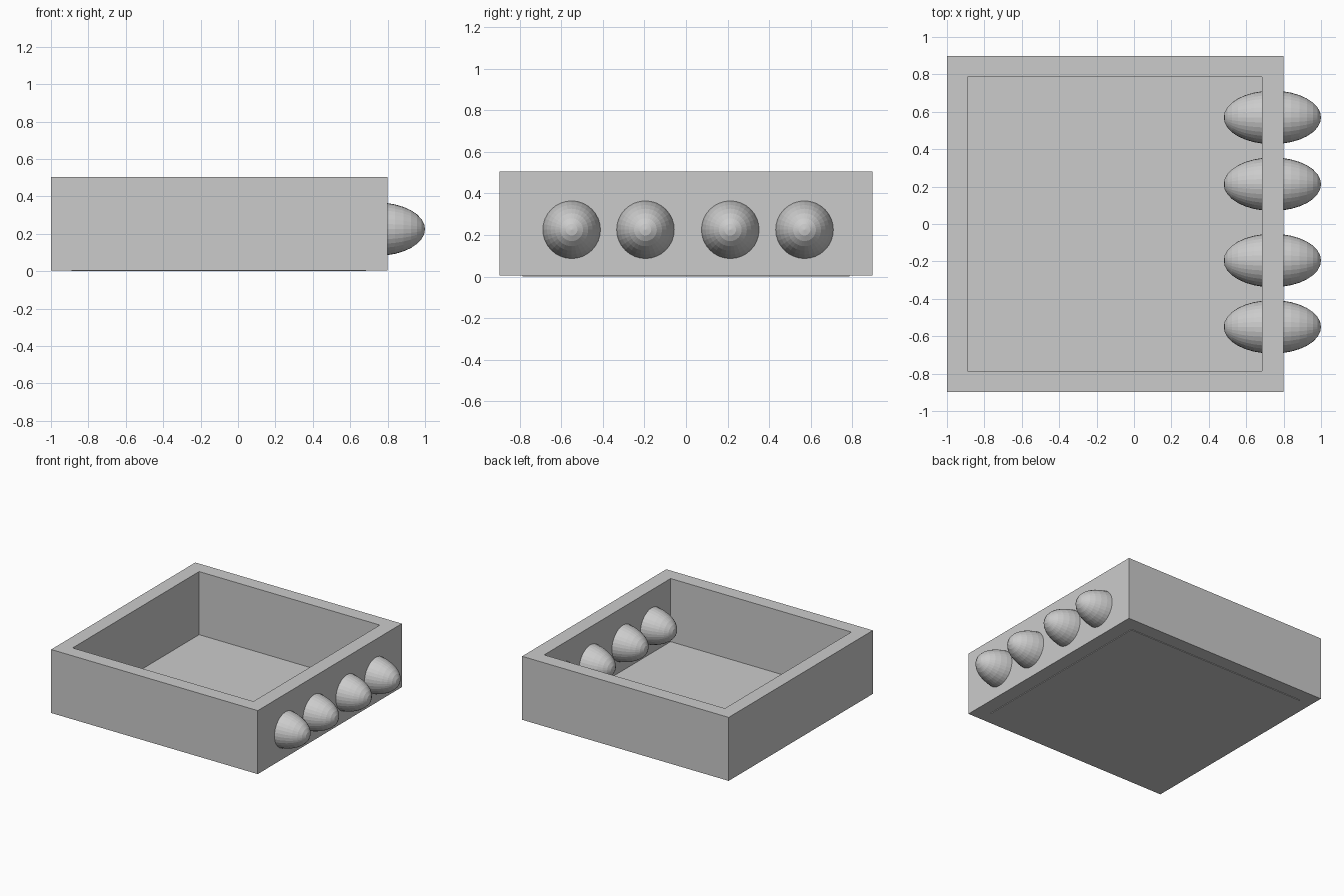
import bpy, bmesh, math
from mathutils import Matrix

if "Cube" in bpy.data.objects:
    bpy.data.objects.remove(bpy.data.objects["Cube"])

grey = bpy.data.materials.new("light grey")
grey.diffuse_color = (0.6, 0.6, 0.6, 1)
grey.use_nodes = True
grey.node_tree.nodes["Principled BSDF"].inputs["Base Color"].default_value = grey.diffuse_color

# Inner opening and outer outline of the tray: x0, x1, y0, y1
INNER = (-0.89, 0.685, -0.787, 0.787)
OUTER = (-1.0, 0.8, -0.897, 0.897)


def add_object(name, bm):
    bmesh.ops.recalc_face_normals(bm, faces=bm.faces)
    mesh = bpy.data.meshes.new(name)
    bm.to_mesh(mesh)
    bm.free()
    mesh.materials.append(grey)
    obj = bpy.data.objects.new(name, mesh)
    bpy.context.collection.objects.link(obj)
    return obj


def ring(bm, rect, z):
    x0, x1, y0, y1 = rect
    return [bm.verts.new((x, y, z)) for x, y in ((x0, y0), (x1, y0), (x1, y1), (x0, y1))]


# Four walls as one rectangular frame
bm = bmesh.new()
loops = [ring(bm, OUTER, 0.005), ring(bm, OUTER, 0.505),
         ring(bm, INNER, 0.505), ring(bm, INNER, 0.005)]
for a, b in zip(loops, loops[1:] + loops[:1]):
    for i in range(4):
        j = (i + 1) % 4
        bm.faces.new((a[i], a[j], b[j], b[i]))
add_object("tray_walls", bm)

# Thin floor panel filling the frame
bm = bmesh.new()
low, high = ring(bm, INNER, 0.0), ring(bm, INNER, 0.008)
bm.faces.new(low)
bm.faces.new(high)
for i in range(4):
    j = (i + 1) % 4
    bm.faces.new((low[i], low[j], high[j], high[i]))
add_object("tray_floor", bm)

# Row of faceted egg-shaped knobs passing through the right wall
for n, y in enumerate((-0.55, -0.195, 0.213, 0.57), 1):
    bm = bmesh.new()
    bmesh.ops.create_uvsphere(
        bm, u_segments=32, v_segments=16, radius=1,
        matrix=Matrix.Translation((0.74, y, 0.225))
        @ Matrix.Diagonal((0.26, 0.143, 0.143, 1))
        @ Matrix.Rotation(math.pi / 2, 4, 'Y'))
    add_object(f"knob_{n}", bm)
